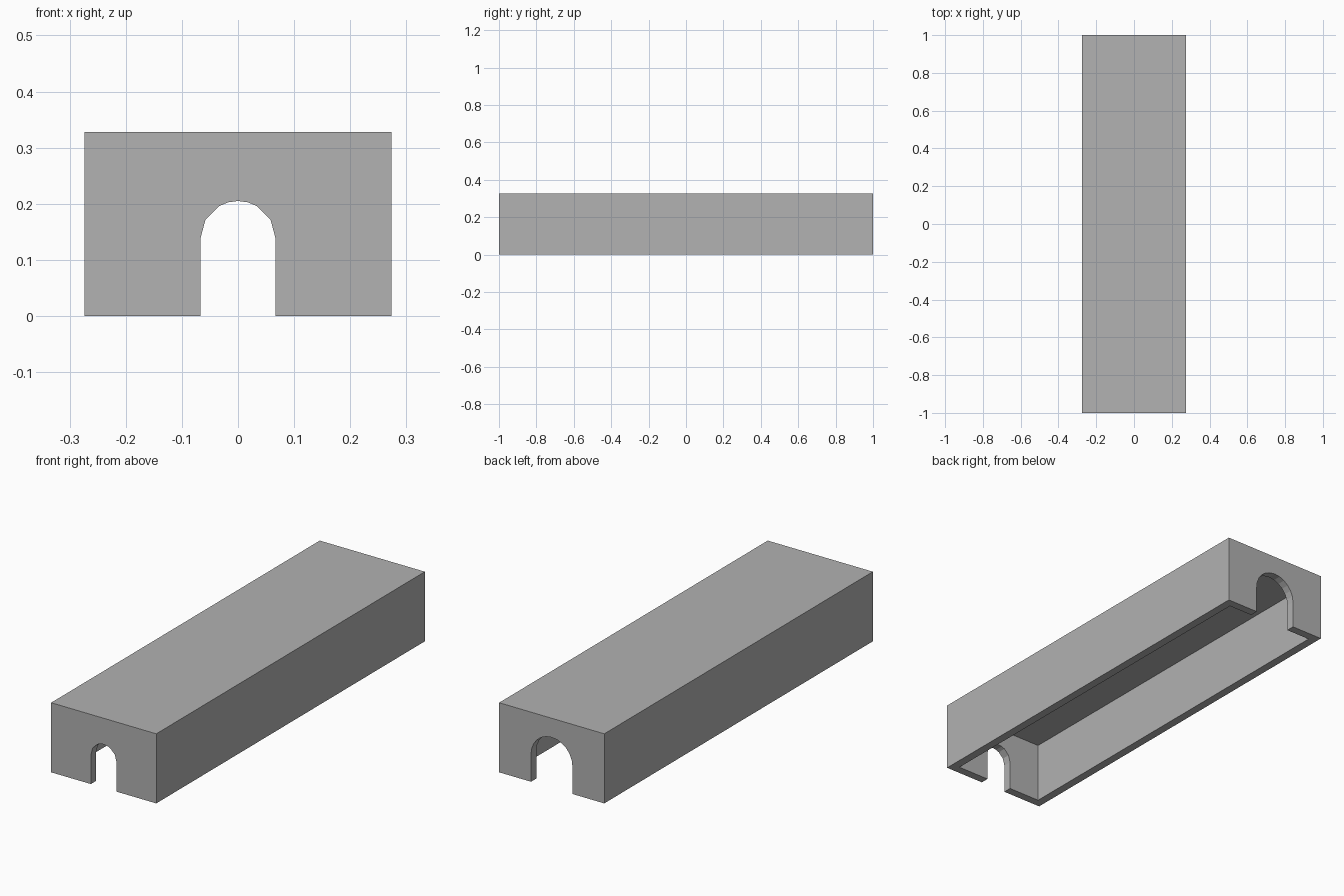
import bpy, bmesh
from math import cos, sin, radians

if "Cube" in bpy.data.objects:
    bpy.data.objects.remove(bpy.data.objects["Cube"], do_unlink=True)

HALF_W, HALF_L, HEIGHT, WALL = 0.274, 1.0, 0.328, 0.04

grey = bpy.data.materials.new("plain grey")
grey.use_nodes = True
colour = (0.445, 0.445, 0.445, 1)
grey.diffuse_color = colour
grey.node_tree.nodes["Principled BSDF"].inputs["Base Color"].default_value = colour


def prism(name, profile, y0, y1):
    """Extrude an x-z outline from y0 to y1."""
    bm = bmesh.new()
    face = bm.faces.new([bm.verts.new((x, y0, z)) for x, z in profile])
    new = bmesh.ops.extrude_face_region(bm, geom=[face])["geom"]
    verts = [v for v in new if isinstance(v, bmesh.types.BMVert)]
    bmesh.ops.translate(bm, verts=verts, vec=(0, y1 - y0, 0))
    bmesh.ops.recalc_face_normals(bm, faces=bm.faces)
    mesh = bpy.data.meshes.new(name)
    bm.to_mesh(mesh)
    bm.free()
    mesh.materials.append(grey)
    obj = bpy.data.objects.new(name, mesh)
    bpy.context.collection.objects.link(obj)
    return obj


def rectangle(half, bottom, top):
    return [(-half, bottom), (half, bottom), (half, top), (-half, top)]


def arch(radius, spring, angles):
    """Doorway outline: straight jambs below a half-round head."""
    head = [(radius * cos(radians(a)), spring + radius * sin(radians(a))) for a in angles]
    return [(-radius, -0.1), (radius, -0.1)] + head


def cut(target, cutter):
    cutter.hide_render = True
    mod = target.modifiers.new("cut", "BOOLEAN")
    mod.operation, mod.solver, mod.object = "DIFFERENCE", "EXACT", cutter
    bpy.context.view_layer.objects.active = target
    bpy.ops.object.modifier_apply(modifier=mod.name)
    bpy.data.objects.remove(cutter, do_unlink=True)


# Long outer block, open underneath
cover = prism("tunnel_cover", rectangle(HALF_W, 0, HEIGHT), -HALF_L, HALF_L)
cut(cover, prism("cavity", rectangle(HALF_W - WALL, -0.1, HEIGHT - WALL),
                 -HALF_L + WALL, HALF_L - WALL))

# Small front doorway and wider back doorway
front_angles = [0, 30, 60, 75, 90, 105, 120, 150, 180]
cut(cover, prism("front_doorway", arch(0.067, 0.138, front_angles),
                 -HALF_L - 0.1, -HALF_L + 2 * WALL))
cut(cover, prism("back_doorway", arch(0.108, 0.13, range(0, 181, 15)),
                 HALF_L - 2 * WALL, HALF_L + 0.1))
